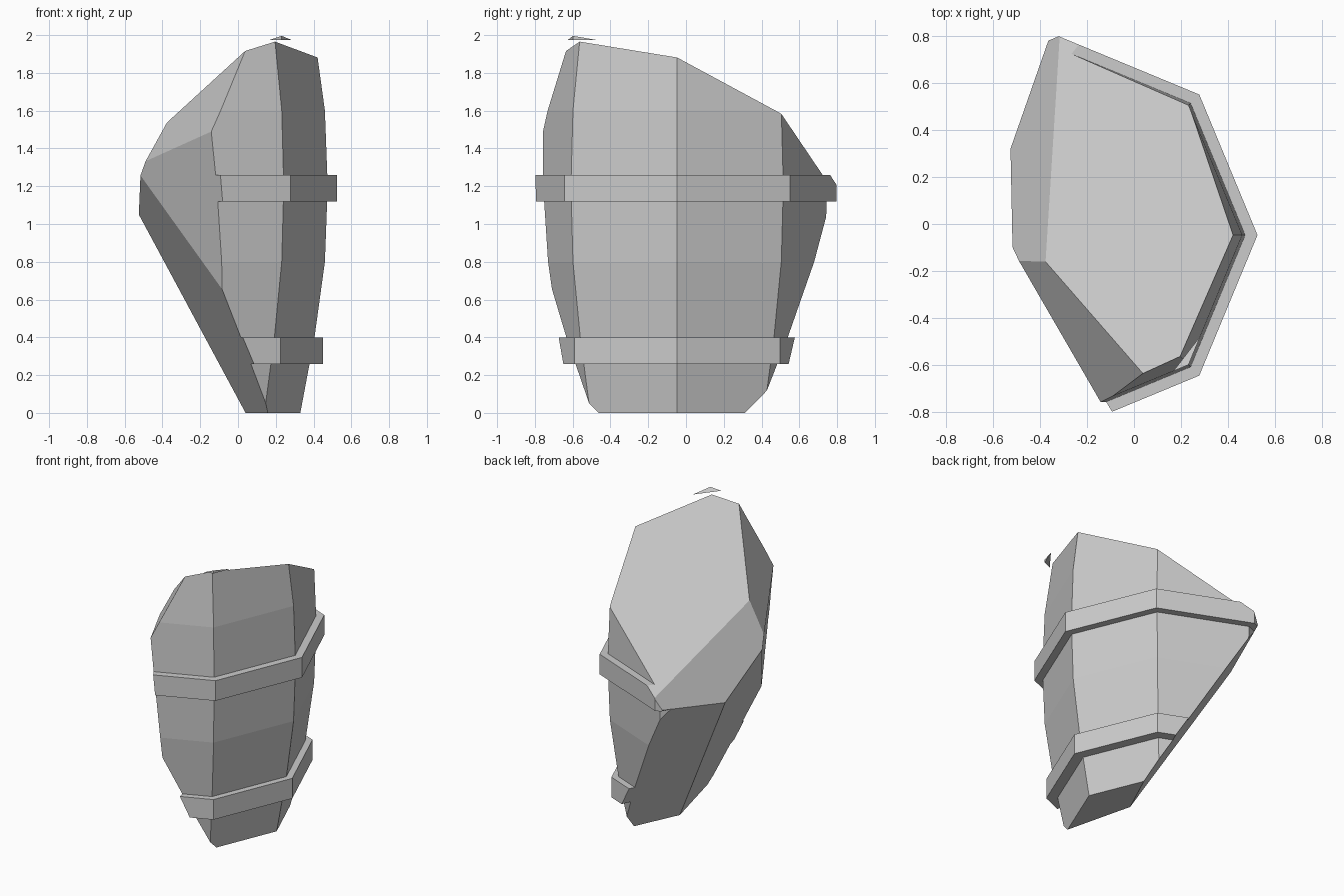
import bpy, bmesh, math
from mathutils import Vector
from collections import Counter

cube = bpy.data.objects.get("Cube")
if cube:
    bpy.data.objects.remove(cube, do_unlink=True)

mat = bpy.data.materials.new("plain_grey")
mat.use_nodes = True
GREY = (0.6, 0.6, 0.6, 1)
mat.diffuse_color = GREY
mat.node_tree.nodes["Principled BSDF"].inputs["Base Color"].default_value = GREY

AXIS = Vector((-0.32, -0.047, 0))   # centre line of the eight-sided barrel
INSIDE = Vector((0, 0, 1))          # a point well inside the fragment

# Break planes, each through three points
BREAKS = [
    [(0.20, -0.57, 1.97), (0.42, -0.045, 1.88), (0.23, 0.51, 1.58)],      # top
    [(-0.38, -0.16, 1.53), (-0.49, -0.155, 1.33), (-0.525, 0.32, 1.05)],  # upper right side
    [(0.04, -0.635, 1.92), (-0.38, -0.16, 1.53), (-0.14, -0.76, 1.49)],   # upper front
    [(-0.14, -0.76, 1.49), (-0.49, -0.155, 1.33), (-0.08, -0.71, 0.62)],  # front
    [(0.04, 0.01, 0), (0.16, -0.47, 0), (-0.525, 0.32, 1.05)],            # lower right side
    [(0.04, 0.01, 0), (0.18, 0.31, 0), (-0.525, 0.32, 1.05)],             # lower back
]


def corner(i, radius, z):
    a = math.radians(45 * i)
    return AXIS + Vector((radius * math.cos(a), radius * math.sin(a), z))


def clip(bm):
    """Cut a convex solid by every break plane and cap the cuts."""
    for pts in BREAKS:
        a, b, c = map(Vector, pts)
        n = (b - a).cross(c - a).normalized()
        if n.dot(INSIDE - a) > 0:
            n.negate()
        bmesh.ops.bisect_plane(bm, geom=bm.verts[:] + bm.edges[:] + bm.faces[:],
                               dist=1e-5, plane_co=a, plane_no=n, clear_outer=True)
        rim = [e for e in bm.edges if e.is_boundary]
        if rim:
            bmesh.ops.edgeloop_fill(bm, edges=rim)


def finish(bm, name):
    bmesh.ops.recalc_face_normals(bm, faces=bm.faces)
    mesh = bpy.data.meshes.new(name)
    bm.to_mesh(mesh)
    bm.free()
    mesh.materials.append(mat)
    bpy.context.collection.objects.link(bpy.data.objects.new(name, mesh))


def barrel(name, profile):
    bm = bmesh.new()
    rings = [[bm.verts.new(corner(i, r, z)) for i in range(8)] for z, r in profile]
    for low, high in zip(rings, rings[1:]):
        for i in range(8):
            j = (i + 1) % 8
            bm.faces.new((low[i], low[j], high[j], high[i]))
    bm.faces.new(rings[0][::-1])
    bm.faces.new(rings[-1])
    clip(bm)
    finish(bm, name)


def hoop(name, inner, outer, z0, z1):
    """Eight straight blocks, clipped one by one and welded into a band."""
    total = bmesh.new()
    for i in range(8):
        bm = bmesh.new()
        quads = [[bm.verts.new(corner(k, r, z)) for k, r in
                  ((i, inner), (i, outer), (i + 1, outer), (i + 1, inner))]
                 for z in (z0, z1)]
        bm.faces.new(quads[0][::-1])
        bm.faces.new(quads[1])
        for k in range(4):
            m = (k + 1) % 4
            bm.faces.new((quads[0][k], quads[0][m], quads[1][m], quads[1][k]))
        clip(bm)
        part = bpy.data.meshes.new("part")
        bm.to_mesh(part)
        bm.free()
        total.from_mesh(part)
        bpy.data.meshes.remove(part)

    # Drop the paired walls between neighbouring blocks, then weld
    def key(f):
        return tuple(round(c * 1000) for c in f.calc_center_median())
    count = Counter(key(f) for f in total.faces)
    twins = [f for f in total.faces if count[key(f)] > 1]
    bmesh.ops.delete(total, geom=twins, context='FACES')
    bmesh.ops.remove_doubles(total, verts=total.verts, dist=1e-4)
    finish(total, name)


barrel("barrel_fragment", [(0, 0.65), (0.4, 0.725), (0.8, 0.78), (1.2, 0.795),
                           (1.6, 0.78), (2.0, 0.725)])
hoop("lower_hoop", 0.66, 0.77, 0.26, 0.4)
hoop("middle_hoop", 0.74, 0.845, 1.12, 1.26)
hoop("top_hoop_chip", 0.68, 0.78, 1.975, 2.1)
